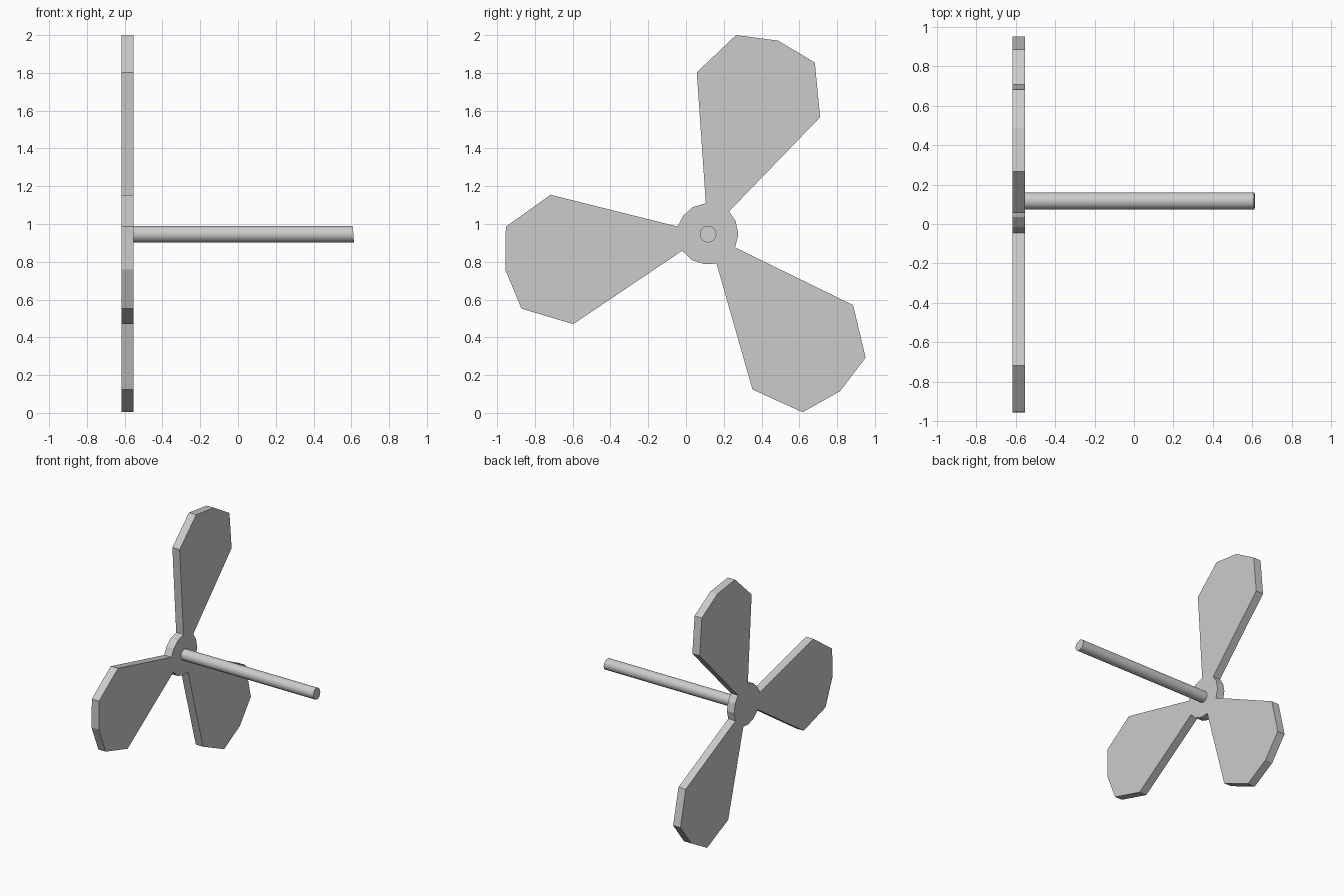
import bpy, bmesh, math
from mathutils import Matrix, Vector

if "Cube" in bpy.data.objects:
    bpy.data.objects.remove(bpy.data.objects["Cube"])

CY, CZ = 0.115, 0.948          # rotation axis position
X_BACK, X_FACE, X_END = -0.617, -0.553, 0.614


def add_object(name, bm):
    bmesh.ops.recalc_face_normals(bm, faces=bm.faces)
    mesh = bpy.data.meshes.new(name)
    bm.to_mesh(mesh)
    bm.free()
    obj = bpy.data.objects.new(name, mesh)
    bpy.context.collection.objects.link(obj)
    return obj


# Propeller: one blade plus its piece of hub rim, repeated three times
hub_r = 0.162
blade = [(-0.01, 0.162), (-0.058, 0.855), (0.15, 1.052), (0.372, 1.023),
         (0.567, 0.907), (0.595, 0.617), (0.113, 0.119)]
rim = [(hub_r * math.cos(a), hub_r * math.sin(a))
       for a in (math.radians(24), math.radians(-1))]
bm = bmesh.new()
verts = []
for i in range(3):
    turn = Matrix.Rotation(math.radians(-120 * i), 2)
    for p in blade + rim:
        y, z = turn @ Vector(p)
        verts.append(bm.verts.new((X_BACK, CY + y, CZ + z)))
face = bm.faces.new(verts)
ext = bmesh.ops.extrude_face_region(bm, geom=[face], use_keep_orig=True)
bmesh.ops.translate(bm, vec=(X_FACE - X_BACK, 0, 0),
                    verts=[g for g in ext["geom"] if isinstance(g, bmesh.types.BMVert)])
add_object("propeller", bm)

# Shaft: round rod running forward from the hub, with a slightly slanted tip
shaft_r = 0.044
bm = bmesh.new()
place = (Matrix.Translation(((X_FACE + X_END) / 2, CY + 0.002, CZ - 0.002))
         @ Matrix.Rotation(math.pi / 2, 4, 'Y'))
bmesh.ops.create_cone(bm, cap_ends=True, segments=16, radius1=shaft_r,
                      radius2=shaft_r, depth=X_END - X_FACE, matrix=place)
for v in bm.verts:
    if v.co.x > 0:
        v.co.x -= 0.08 * (v.co.z - CZ + shaft_r)
shaft = add_object("shaft", bm)
bpy.context.view_layer.objects.active = shaft
shaft.select_set(True)
bpy.ops.object.shade_smooth_by_angle(angle=math.radians(40))
